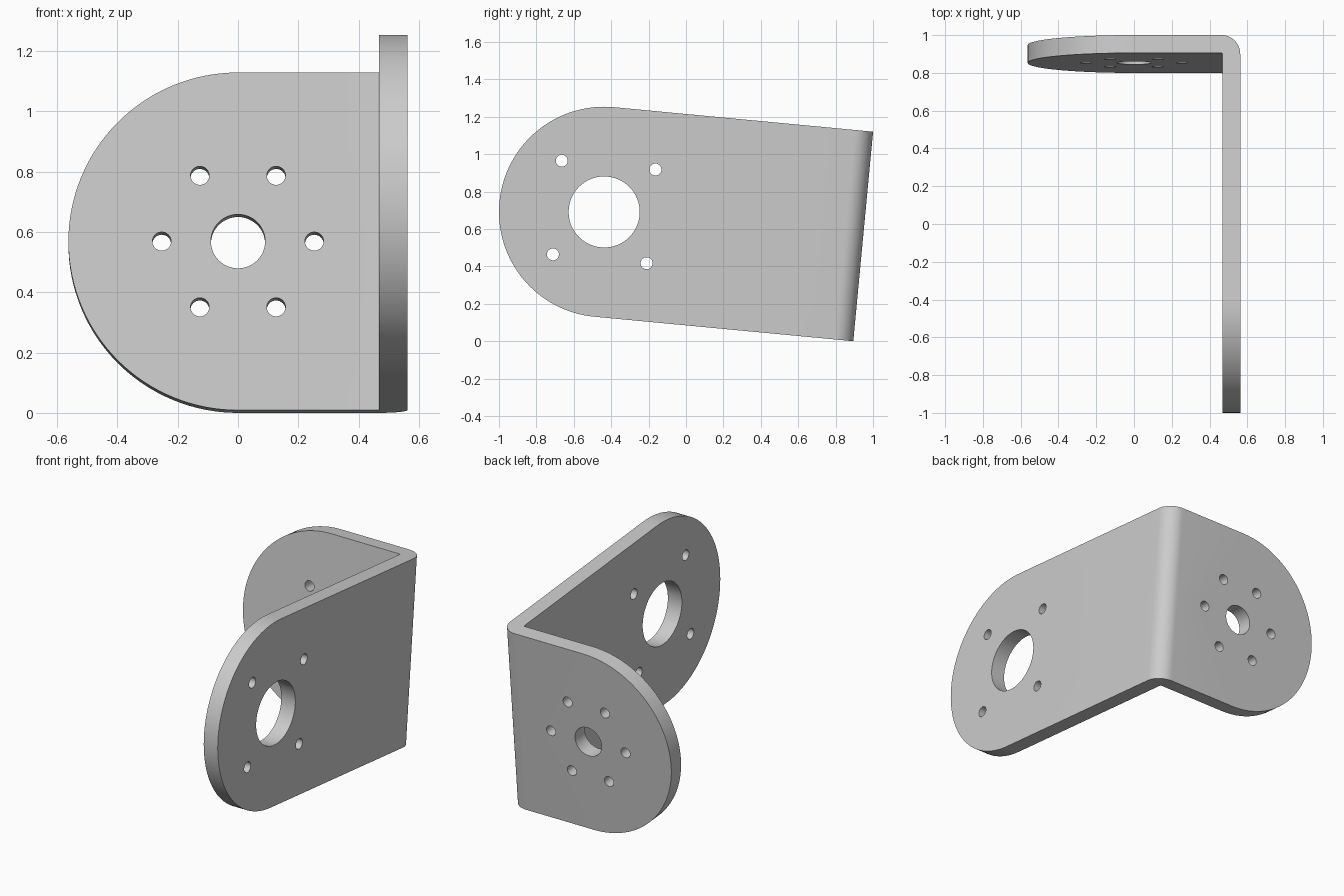
import bpy, bmesh
from math import pi, sin, cos, radians
from mathutils import Matrix

if "Cube" in bpy.data.objects:
    bpy.data.objects.remove(bpy.data.objects["Cube"])

R = 0.5625            # radius of the rounded ends
ARM = 1.391           # long arm, end centre to outer back face
BEND = 0.1            # outer bend radius
THICK = 0.095         # sheet thickness
TILT = radians(5.4)
BEND_START = ARM - BEND
BEND_END = BEND_START + BEND * pi / 2
SPAN = BEND_END + R - BEND   # distance between end centres on the flat sheet

bm = bmesh.new()


def loop(points):
    verts = [bm.verts.new((s, v, 0)) for s, v in points]
    for a, b in zip(verts, verts[1:] + verts[:1]):
        bm.edges.new((a, b))


def arc(s, v, r, start, sweep, n):
    return [(s + r * cos(start + sweep * i / n), v + r * sin(start + sweep * i / n))
            for i in range(n + 1)]


def hole(s, v, r, n=32):
    loop(arc(s, v, r, 0, 2 * pi, n)[:-1])


# Flat sheet outline with both rounded ends
loop(arc(0, 0, R, pi / 2, pi, 64) + arc(SPAN, 0, R, -pi / 2, pi, 64))

# Long arm: large bore and four corner holes
hole(0, 0, 0.19, 64)
for i in (-1, 1):
    for j in (-1, 1):
        hole(0.2515 * i, 0.2515 * j, 0.032)

# Short arm: small bore and a ring of six holes
hole(SPAN, 0, 0.09, 48)
for k in range(6):
    hole(SPAN + 0.253 * cos(k * pi / 3), 0.253 * sin(k * pi / 3), 0.031)

bmesh.ops.triangle_fill(bm, edges=bm.edges[:], use_beauty=True)

# Cut the bend lines
STEPS = 12
for i in range(STEPS + 1):
    s = BEND_START + (BEND_END - BEND_START) * i / STEPS
    bmesh.ops.bisect_plane(bm, geom=bm.verts[:] + bm.edges[:] + bm.faces[:],
                           plane_co=(s, 0, 0), plane_no=(1, 0, 0))

# Fold the sheet to a right angle
for vert in bm.verts:
    s, v, _ = vert.co
    a = min(max((s - BEND_START) / BEND, 0), pi / 2)
    vert.co = (R - BEND + BEND * cos(a) - max(s - BEND_END, 0),
               min(s, BEND_START) + BEND * sin(a), v)

# Face the sheet outwards
bmesh.ops.recalc_face_normals(bm, faces=bm.faces[:])
bm.normal_update()
if sum(f.normal.x * f.calc_area() for f in bm.faces) < 0:
    bmesh.ops.reverse_faces(bm, faces=bm.faces[:])

# Tilt and stand on the ground
bm.transform(Matrix.Translation((0, R - 1, ARM * sin(TILT) + R * cos(TILT)))
             @ Matrix.Rotation(-TILT, 4, 'X'))

mesh = bpy.data.meshes.new("angle_bracket")
bm.to_mesh(mesh)
bm.free()
bracket = bpy.data.objects.new("angle_bracket", mesh)
bpy.context.collection.objects.link(bracket)

# Plain grey
grey = bpy.data.materials.new("plain_grey")
grey.use_nodes = True
grey.diffuse_color = (0.6, 0.6, 0.6, 1)
grey.node_tree.nodes["Principled BSDF"].inputs["Base Color"].default_value = (0.6, 0.6, 0.6, 1)
mesh.materials.append(grey)

# Give the sheet its thickness
solid = bracket.modifiers.new("thickness", 'SOLIDIFY')
solid.thickness = THICK
solid.offset = -1
solid.use_even_offset = True
bpy.ops.object.select_all(action='DESELECT')
bracket.select_set(True)
bpy.context.view_layer.objects.active = bracket
bpy.ops.object.modifier_apply(modifier=solid.name)
bpy.ops.object.shade_smooth_by_angle(angle=radians(30))
